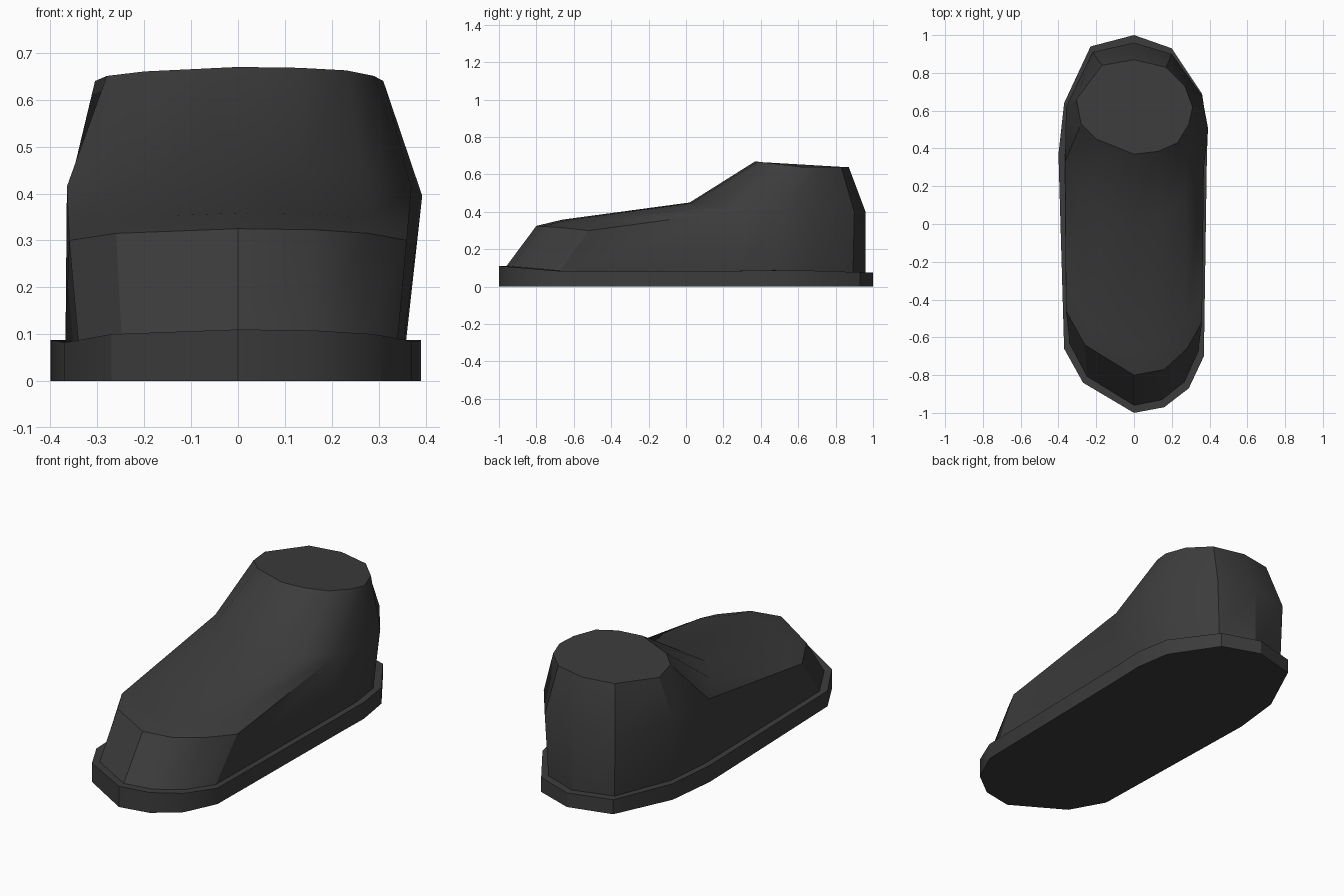
import bpy
import bmesh
import math
from mathutils import Vector

default_cube = bpy.data.objects.get("Cube")
if default_cube:
    bpy.data.objects.remove(default_cube, do_unlink=True)

# One dark grey for the whole shoe
grey = bpy.data.materials.new("charcoal grey")
grey.use_nodes = True
colour = (0.045, 0.045, 0.045, 1)
grey.diffuse_color = colour
grey.node_tree.nodes["Principled BSDF"].inputs["Base Color"].default_value = colour


def vectors(points):
    return [Vector(p) for p in points]


def add_strip(bm, lower, upper, closed=True):
    """Bridge two rows of points with quads."""
    low = [bm.verts.new(p) for p in lower]
    high = [bm.verts.new(p) for p in upper]
    count = len(low)
    for i in range(count if closed else count - 1):
        j = (i + 1) % count
        bm.faces.new((low[i], low[j], high[j], high[i]))


def add_cap(bm, ring):
    bm.faces.new([bm.verts.new(p) for p in ring])


def finish(bm, name):
    """Weld the strips and turn them into a shaded object."""
    bmesh.ops.remove_doubles(bm, verts=bm.verts, dist=0.0005)
    bmesh.ops.recalc_face_normals(bm, faces=bm.faces)
    mesh = bpy.data.meshes.new(name)
    bm.to_mesh(mesh)
    bm.free()
    mesh.materials.append(grey)
    obj = bpy.data.objects.new(name, mesh)
    bpy.context.collection.objects.link(obj)
    bpy.ops.object.select_all(action='DESELECT')
    obj.select_set(True)
    bpy.context.view_layer.objects.active = obj
    bpy.ops.object.shade_smooth_by_angle(angle=math.radians(30))
    return obj


# Outlines run from the toe tip along the left side, round the heel and back
sole_top = vectors([
    (0, -1, .11), (.16, -.97, .108), (.29, -.87, .1), (.37, -.7, .085),
    (.385, .3, .085), (.39, .5, .088), (.36, .69, .085), (.2, .93, .077),
    (0, 1, .075), (-.23, .94, .077), (-.37, .64, .085), (-.4, .37, .088),
    (-.37, -.66, .082), (-.27, -.84, .1), (-.135, -.92, .105)])
sole_bottom = [Vector((p.x, p.y, 0)) for p in sole_top]
upper_base = [Vector((p.x * .92, p.y * .96, p.z)) for p in sole_top]

# Rim where the side walls meet the toe top and the ankle
rim = vectors([
    (0, -.8, .325), (.16, -.77, .323), (.28, -.66, .315), (.36, -.52, .3),
    (.37, .3, .41), (.393, .5, .395), (.36, .68, .4), (.2, .9, .4),
    (0, .96, .4), (-.22, .91, .4), (-.36, .62, .41), (-.365, .33, .415),
    (-.36, -.46, .3), (-.26, -.64, .315), (-.13, -.72, .32)])
left_joint, right_joint = 4, 11

# Crease across the instep, from right to left
crease = vectors([(-.27, .17, .436), (-.14, .04, .447), (0, .02, .45),
                  (.14, .03, .447), (.27, .14, .436)])

# Ankle top, highest at the front
ankle_outline = [
    (.29, .53), (.31, .62), (.27, .73), (.17, .83), (0, .87), (-.17, .84),
    (-.305, .66), (-.28, .53), (-.2, .45), (-.1, .41), (0, .37),
    (.13, .385), (.23, .43)]
ankle_top = [Vector((x, y, .64 + .12 * max(0, .62 - y))) for x, y in ankle_outline]

# Sole
bm = bmesh.new()
add_cap(bm, sole_bottom)
add_strip(bm, sole_bottom, sole_top)
add_strip(bm, sole_top, upper_base)
add_cap(bm, upper_base)
finish(bm, "sole")

# Upper: side walls
bm = bmesh.new()
add_cap(bm, upper_base)
add_strip(bm, upper_base, rim)

# Upper: slightly domed toe top
toe_edge = rim[right_joint + 1:] + rim[:left_joint]
instep = [rim[right_joint]] + crease + [rim[left_joint]]
dome = [a.lerp(b, .17) for a, b in zip(toe_edge, instep)]
for point in dome[1:-1]:
    point.z += .012
add_strip(bm, toe_edge, dome, closed=False)
add_strip(bm, dome, instep, closed=False)

# Upper: ankle rising from the heel rim and the instep crease
ankle_base = rim[left_joint:right_joint + 1] + crease
add_strip(bm, ankle_base, ankle_top)
add_cap(bm, ankle_top)
finish(bm, "shoe_upper")
